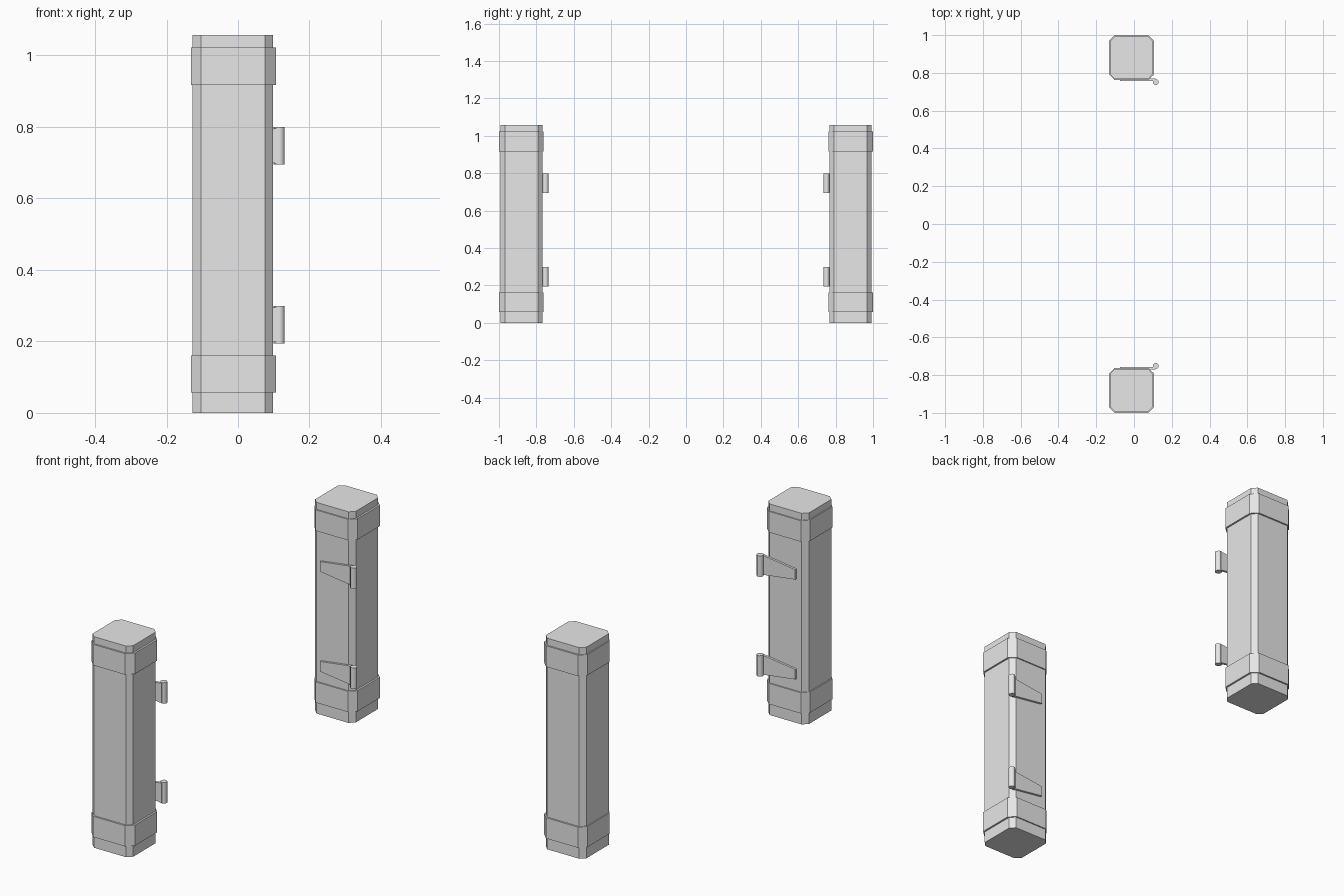
import bpy
import bmesh
import math
from mathutils import Matrix

cube = bpy.data.objects.get("Cube")
if cube:
    bpy.data.objects.remove(cube, do_unlink=True)

metal = bpy.data.materials.new("light grey")
GREY = (0.8, 0.8, 0.8, 1)
metal.use_nodes = True
metal.diffuse_color = GREY
for node in metal.node_tree.nodes:
    if node.type == "BSDF_PRINCIPLED":
        node.inputs["Base Color"].default_value = GREY

# Flat part of every post face, shared by post and bands (front post)
FLAT_X = (-0.103, 0.075)
FLAT_Y = (-0.969, -0.792)
KNUCKLE_X, KNUCKLE_Y, KNUCKLE_R = 0.115, -0.751, 0.0165


def finish(name, bm, side, smooth=False):
    """Turn a bmesh into an object; side -1 mirrors it to the back post."""
    if side < 0:
        bmesh.ops.transform(bm, matrix=Matrix.Scale(-1, 4, (0, 1, 0)), verts=bm.verts)
    bmesh.ops.recalc_face_normals(bm, faces=bm.faces)
    mesh = bpy.data.meshes.new(name)
    bm.to_mesh(mesh)
    bm.free()
    mesh.materials.append(metal)
    obj = bpy.data.objects.new(name, mesh)
    bpy.context.collection.objects.link(obj)
    if smooth:
        bpy.ops.object.select_all(action="DESELECT")
        obj.select_set(True)
        bpy.context.view_layer.objects.active = obj
        bpy.ops.object.shade_smooth_by_angle(angle=math.radians(50))
    return obj


def extrude(points, offset):
    """Close a polygon and extrude it along an offset vector."""
    bm = bmesh.new()
    face = bm.faces.new([bm.verts.new(p) for p in points])
    result = bmesh.ops.extrude_face_region(bm, geom=[face], use_keep_orig=True)
    verts = [v for v in result["geom"] if isinstance(v, bmesh.types.BMVert)]
    bmesh.ops.translate(bm, vec=offset, verts=verts)
    return bm


def chamfered_block(name, side, grow, z0, z1):
    """Eight-sided column whose flats stand out from the shared flat edges."""
    (x0, x1), (y0, y1) = FLAT_X, FLAT_Y
    left, right, outer, inner = grow
    outline = [(x0, y0 - outer), (x1, y0 - outer), (x1 + right, y0), (x1 + right, y1),
               (x1, y1 + inner), (x0, y1 + inner), (x0 - left, y1), (x0 - left, y0)]
    bm = extrude([(x, y, z0) for x, y in outline], (0, 0, z1 - z0))
    finish(name, bm, side)


def hinge(prefix, side, z):
    # Tapered leaf lying on the inner face of the post
    tip, wide, narrow = -0.075, 0.05, 0.025
    leaf = [(tip, -0.77, z - narrow), (KNUCKLE_X, -0.77, z - wide),
            (KNUCKLE_X, -0.77, z + wide), (tip, -0.77, z + narrow)]
    finish(prefix + "_leaf", extrude(leaf, (0, 0.013, 0)), side)
    # Upright round knuckle
    bm = bmesh.new()
    bmesh.ops.create_cone(bm, cap_ends=True, segments=8, radius1=KNUCKLE_R,
                          radius2=KNUCKLE_R, depth=0.105,
                          matrix=Matrix.Translation((KNUCKLE_X, KNUCKLE_Y, z))
                          @ Matrix.Rotation(math.pi / 8, 4, "Z"))
    finish(prefix + "_knuckle", bm, side, smooth=True)


for label, side in (("front", 1), ("back", -1)):
    chamfered_block(label + "_post", side, (0.024, 0.023, 0.023, 0.024), 0, 1.057)
    for level, z0, z1, hinge_z in (("lower", 0.057, 0.161, 0.247),
                                   ("upper", 0.917, 1.022, 0.747)):
        chamfered_block(f"{label}_{level}_band", side,
                        (0.029, 0.032, 0.031, 0.03), z0, z1)
        hinge(f"{label}_{level}_hinge", side, hinge_z)
